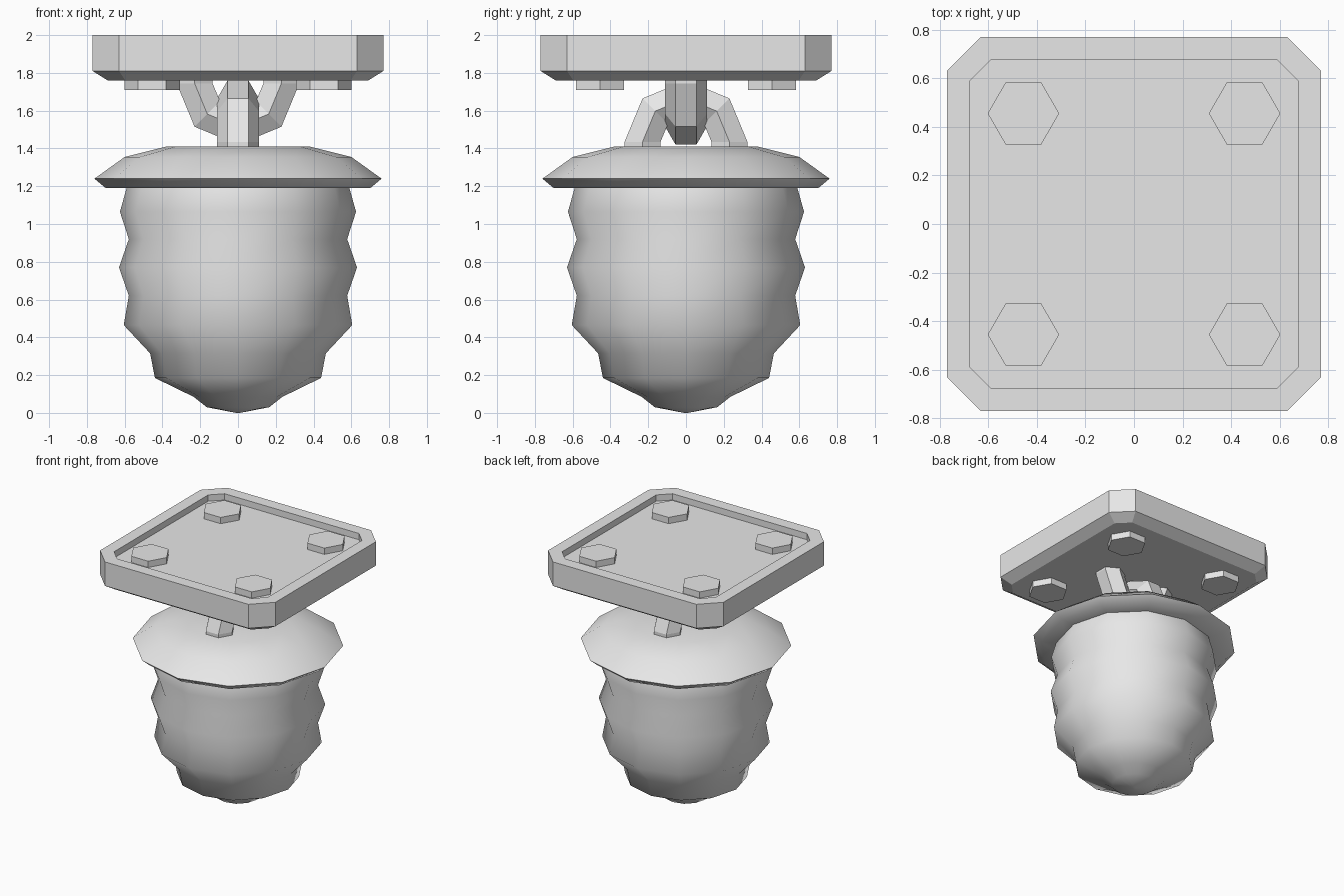
import bpy, bmesh, math
from mathutils import Vector

cube = bpy.data.objects.get("Cube")
if cube:
    bpy.data.objects.remove(cube, do_unlink=True)

grey = bpy.data.materials.new("plain_grey")
grey.use_nodes = True
COLOUR = (0.8, 0.8, 0.8, 1)
grey.diffuse_color = COLOUR
grey.node_tree.nodes["Principled BSDF"].inputs["Base Color"].default_value = COLOUR


def loft(name, rings, smooth=None):
    """Skin a list of equal-sized point rings and cap both ends."""
    bm = bmesh.new()
    loops = [[bm.verts.new(p) for p in ring] for ring in rings]
    n = len(loops[0])
    for a, b in zip(loops, loops[1:]):
        for i in range(n):
            j = (i + 1) % n
            bm.faces.new((a[i], a[j], b[j], b[i]))
    bm.faces.new(loops[0][::-1])
    bm.faces.new(loops[-1])
    bmesh.ops.recalc_face_normals(bm, faces=bm.faces)
    mesh = bpy.data.meshes.new(name)
    bm.to_mesh(mesh)
    bm.free()
    mesh.materials.append(grey)
    obj = bpy.data.objects.new(name, mesh)
    bpy.context.collection.objects.link(obj)
    if smooth:
        bpy.ops.object.select_all(action='DESELECT')
        obj.select_set(True)
        bpy.context.view_layer.objects.active = obj
        bpy.ops.object.shade_smooth_by_angle(angle=math.radians(smooth))
    return obj


def circle(r, z, n, cx=0, cy=0):
    return [(cx + r * math.cos(math.tau * i / n),
             cy + r * math.sin(math.tau * i / n), z) for i in range(n)]


def chamfered_square(h, c, z):
    quarter = [(h, -c), (h, c)]
    pts = []
    for _ in range(4):
        pts += [(x, y, z) for x, y in quarter]
        quarter = [(-y, x) for x, y in quarter]
    return pts


# Mounting plate with bevelled underside and shallow recess on top
loft("mounting_plate", [chamfered_square(*s) for s in (
    (0.69, 0.597, 1.76), (0.77, 0.63, 1.81), (0.77, 0.63, 2.0),
    (0.675, 0.59, 2.0), (0.675, 0.59, 1.95))])

# Hexagonal bolts through the plate corners
for sx, side in ((1, "left"), (-1, "right")):
    for sy, end in ((-1, "front"), (1, "back")):
        loft(f"bolt_{end}_{side}",
             [circle(0.147, z, 6, 0.455 * sx, 0.455 * sy) for z in (1.71, 2.0)])


# Two interlocking half links with hexagonal section
def half_link(name, axis, z0, up, extend):
    axis = Vector(axis)
    rings = []
    for k in [-1] + list(range(5)) + [5]:
        a = math.pi * min(max(k, 0), 4) / 4
        drop = extend if k in (-1, 5) else 0
        out = axis * math.cos(a) + Vector((0, 0, up * math.sin(a)))
        side = axis.cross((0, 0, 1))
        # keep the section constant along each straight part
        base = Vector((0, 0, z0 - up * drop))
        ring = []
        for i in range(6):
            t = math.tau * i / 6 + math.pi / 6
            ring.append(base + out * (0.23 + 0.11 * math.cos(t))
                        + side * 0.11 * math.sin(t))
        rings.append(ring)
    loft(name, rings)


half_link("upper_link", (1, 0, 0), 1.745, -1, 0.03)
half_link("lower_link", (0, 1, 0), 1.435, 1, 0.06)

# Domed cap with an overhanging rim
loft("cap", [circle(r, z, 12) for r, z in (
    (0.50, 1.19), (0.70, 1.19), (0.76, 1.24), (0.60, 1.355), (0.38, 1.41))], 60)

# Ribbed lamp body narrowing to a blunt point
loft("body", [circle(r, z, 12) for r, z in (
    (0.01, 0.005), (0.165, 0.03), (0.235, 0.085), (0.44, 0.185),
    (0.465, 0.315), (0.605, 0.465), (0.578, 0.62), (0.63, 0.77),
    (0.578, 0.92), (0.625, 1.065), (0.587, 1.2))], 60)

# Drop the tip exactly onto the ground
tip = bpy.data.objects["body"].data
for v in tip.vertices:
    if v.co.z < 0.01:
        v.co.z = 0
